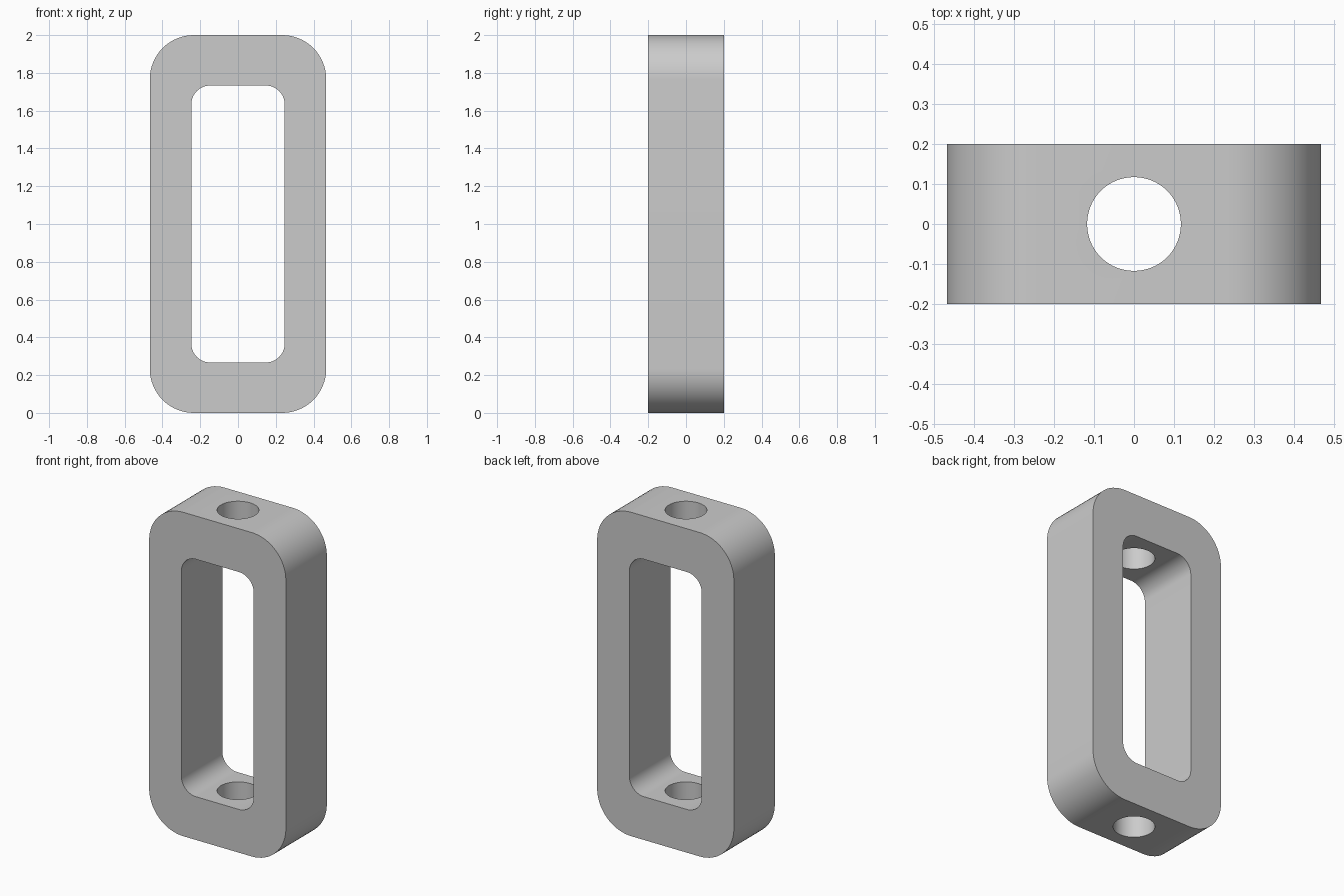
import bpy
import bmesh
from math import cos, sin, pi

default = bpy.data.objects.get("Cube")
if default:
    bpy.data.objects.remove(default, do_unlink=True)

DEPTH = 0.4
MID_Z = 1.0

grey = bpy.data.materials.new("plain grey")
grey.use_nodes = True
GREY = (0.6, 0.6, 0.6, 1)
grey.diffuse_color = GREY
grey.node_tree.nodes["Principled BSDF"].inputs["Base Color"].default_value = GREY


def rounded_block(name, half_w, half_h, radius, depth, steps=16):
    """Rounded rectangle in the XZ plane, extruded along Y."""
    bm = bmesh.new()
    verts = []
    corners = [(1, 1), (-1, 1), (-1, -1), (1, -1)]
    for i, (sx, sz) in enumerate(corners):
        for k in range(steps + 1):
            a = (i + k / steps) * pi / 2
            x = sx * (half_w - radius) + radius * cos(a)
            z = sz * (half_h - radius) + radius * sin(a)
            verts.append(bm.verts.new((x, -depth / 2, MID_Z + z)))
    face = bm.faces.new(verts)
    grown = bmesh.ops.extrude_face_region(bm, geom=[face])["geom"]
    moved = [g for g in grown if isinstance(g, bmesh.types.BMVert)]
    bmesh.ops.translate(bm, verts=moved, vec=(0, depth, 0))
    bmesh.ops.recalc_face_normals(bm, faces=bm.faces)
    mesh = bpy.data.meshes.new(name)
    bm.to_mesh(mesh)
    bm.free()
    mesh.materials.append(grey)
    obj = bpy.data.objects.new(name, mesh)
    bpy.context.collection.objects.link(obj)
    return obj


# Frame body and the cutters for its window and bolt holes
frame = rounded_block("link_frame", 0.467, 1.0, 0.233, DEPTH)
window = rounded_block("window_cutter", 0.247, 0.733, 0.1, DEPTH * 2)

bpy.ops.mesh.primitive_cylinder_add(vertices=64, radius=0.117, depth=3,
                                    location=(0, 0, MID_Z))
bolt_hole = bpy.context.object
bolt_hole.name = "bolt_hole_cutter"
bolt_hole.data.materials.append(grey)

bpy.ops.object.select_all(action='DESELECT')
frame.select_set(True)
bpy.context.view_layer.objects.active = frame
for cutter in (window, bolt_hole):
    cut = frame.modifiers.new(cutter.name, 'BOOLEAN')
    cut.operation = 'DIFFERENCE'
    cut.solver = 'EXACT'
    cut.object = cutter
    bpy.ops.object.modifier_apply(modifier=cut.name)
    bpy.data.objects.remove(cutter, do_unlink=True)

# Smooth rounds, crisp edges
bpy.ops.object.shade_smooth_by_angle(angle=pi / 6)
